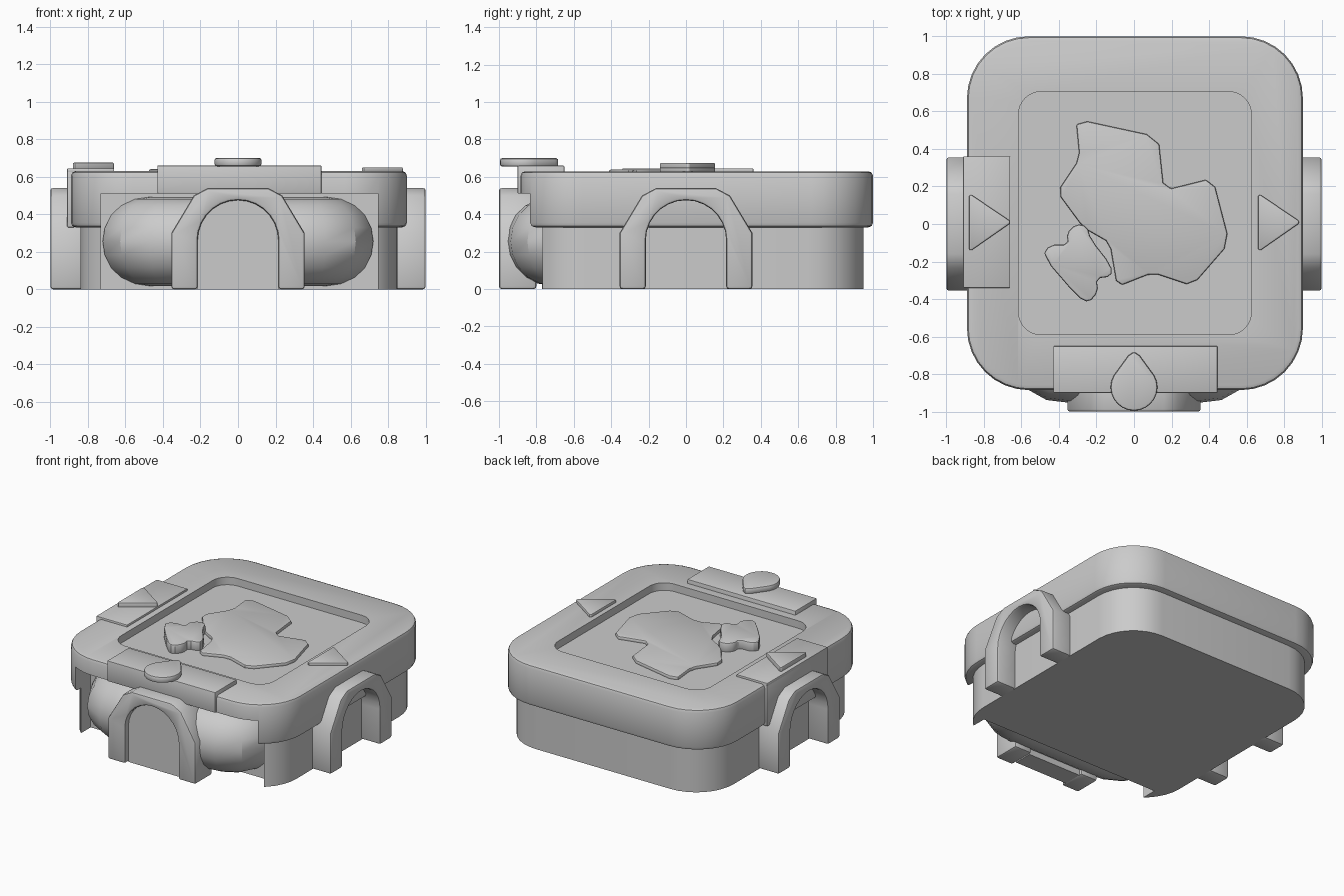
import bpy
import bmesh
from math import cos, sin, pi, radians
from mathutils import Matrix

if "Cube" in bpy.data.objects:
    bpy.data.objects.remove(bpy.data.objects["Cube"])

grey = bpy.data.materials.new("light_grey")
grey.use_nodes = True
GREY = (0.6, 0.6, 0.6, 1)
grey.diffuse_color = GREY
grey.node_tree.nodes["Principled BSDF"].inputs["Base Color"].default_value = GREY


def activate(obj):
    bpy.ops.object.select_all(action="DESELECT")
    obj.select_set(True)
    bpy.context.view_layer.objects.active = obj


def finish(obj):
    activate(obj)
    bpy.ops.object.shade_smooth_by_angle(angle=radians(30))


def prism(name, outline, low, high, bevel=0.0, matrix=None):
    """Extrude a flat outline from low to high and soften its rims."""
    bm = bmesh.new()
    face = bm.faces.new([bm.verts.new((x, y, low)) for x, y in outline])
    ext = bmesh.ops.extrude_face_region(bm, geom=[face])
    top = [v for v in ext["geom"] if isinstance(v, bmesh.types.BMVert)]
    bmesh.ops.translate(bm, vec=(0, 0, high - low), verts=top)
    if matrix:
        bm.transform(matrix)
    bmesh.ops.recalc_face_normals(bm, faces=bm.faces)
    mesh = bpy.data.meshes.new(name)
    bm.to_mesh(mesh)
    bm.free()
    mesh.materials.append(grey)
    obj = bpy.data.objects.new(name, mesh)
    bpy.context.collection.objects.link(obj)
    if bevel:
        activate(obj)
        mod = obj.modifiers.new("soft_rims", "BEVEL")
        mod.width, mod.segments = bevel, 2
        mod.limit_method, mod.angle_limit = "ANGLE", radians(50)
        bpy.ops.object.modifier_apply(modifier=mod.name)
    finish(obj)
    return obj


def rounded(x0, x1, y0, y1, r, steps=8):
    """Rounded rectangle outline."""
    corners = [(x1 - r, y1 - r), (x0 + r, y1 - r), (x0 + r, y0 + r), (x1 - r, y0 + r)]
    return [(cx + r * cos((i + k / steps) * pi / 2), cy + r * sin((i + k / steps) * pi / 2))
            for i, (cx, cy) in enumerate(corners) for k in range(steps + 1)]


def rect(x0, x1, y0, y1):
    return [(x0, y0), (x1, y0), (x1, y1), (x0, y1)]


def soften(points, t=0.25):
    """Round an outline by one corner-cutting pass."""
    out = []
    for i, (x, y) in enumerate(points):
        for nx, ny in (points[i - 1], points[(i + 1) % len(points)]):
            out.append((x + (nx - x) * t, y + (ny - y) * t))
    return out


def cut(obj, cutter):
    activate(obj)
    mod = obj.modifiers.new("cut", "BOOLEAN")
    mod.operation, mod.solver, mod.object = "DIFFERENCE", "EXACT", cutter
    bpy.ops.object.modifier_apply(modifier=mod.name)
    finish(obj)


# Body and overhanging lid
body = prism("body", rounded(-0.84, 0.85, -0.84, 0.95, 0.3), 0, 0.45)
lid = prism("lid", rounded(-0.89, 0.9, -0.885, 1.0, 0.33), 0.33, 0.63, 0.025)

# Front opening and sunken top tray
opening = prism("opening_cutter", rect(-0.73, 0.745, -1.2, -0.66), -0.1, 0.51)
tray = prism("tray_cutter", rounded(-0.615, 0.625, -0.59, 0.705, 0.12), 0.575, 0.8)
cut(body, opening)
cut(lid, opening)
cut(lid, tray)
for cutter in (opening, tray):
    bpy.data.objects.remove(cutter)

# Bulging roll inside the opening
curve = bpy.data.curves.new("front_roll", "CURVE")
curve.dimensions = "3D"
curve.bevel_depth, curve.bevel_resolution = 0.237, 8
curve.use_fill_caps = True
half = [(0.49, -0.5), (0.49, -0.62), (0.46, -0.68), (0.4, -0.71), (0.3, -0.72)]
path = [(-x, y) for x, y in half] + half[::-1]
spline = curve.splines.new("POLY")
spline.points.add(len(path) - 1)
for point, (x, y) in zip(spline.points, path):
    point.co = (x, y, 0.255, 1)
curve.materials.append(grey)
roll = bpy.data.objects.new("front_roll", curve)
bpy.context.collection.objects.link(roll)
activate(roll)
bpy.ops.object.convert(target="MESH")
finish(bpy.context.view_layer.objects.active)

# Arched door frames on the front and both sides
side = [(0.355, 0), (0.355, 0.3), (0.235, 0.5), (0.16, 0.54)]
outer = [(-x, z) for x, z in side] + side[::-1]
inner = [(0.215, 0)] + [(0.215 * cos(i * pi / 14), 0.26 + 0.215 * sin(i * pi / 14))
                        for i in range(15)] + [(-0.215, 0)]
stand = Matrix.Rotation(radians(90), 4, "X")
for name, turn in (("front_arch", 0), ("left_arch", 90), ("right_arch", -90)):
    place = Matrix.Rotation(radians(turn), 4, "Z") @ stand
    prism(name, outer + inner, 0.8, 1.0, 0.015, place)
prism("front_door", inner, 0.82, 0.96, 0, stand)

# Front plate with a droplet
prism("front_plate", rect(-0.43, 0.445, -0.9, -0.65), 0.51, 0.66, 0.006)
drop = [(0.125 * cos(radians(a)), -0.87 + 0.125 * sin(radians(a)))
        for a in range(150, 391, 15)]
prism("droplet", drop + [(0.03, -0.7), (0, -0.68), (-0.03, -0.7)], 0.655, 0.7, 0.012)

# Plate folded over the right edge
prism("right_plate", rect(-0.91, -0.66, -0.34, 0.36), 0.62, 0.645, 0.005)
prism("right_plate_flap", rect(-0.91, -0.87, -0.34, 0.36), 0.33, 0.64, 0.005)

# Arrow markers
for name, x, low, high in (("right_arrow", -0.88, 0.63, 0.675), ("left_arrow", 0.66, 0.62, 0.65)):
    tri = [(x, -0.15), (x + 0.23, 0.01), (x, 0.165)]
    prism(name, soften(tri, 0.05), low, high, 0.008)

# Raised shapes on the tray floor
patch = [(-0.31, 0.56), (0.13, 0.465), (0.16, 0.18), (0.42, 0.245), (0.51, -0.1),
         (0.31, -0.33), (0.1, -0.26), (-0.09, -0.335), (-0.13, -0.1), (-0.27, -0.02),
         (-0.41, 0.17), (-0.29, 0.35)]
prism("tray_patch", soften(patch, 0.14), 0.565, 0.597, 0.01)
clover = [(-0.49, -0.17), (-0.3, -0.39), (-0.24, -0.42), (-0.19, -0.36), (-0.2, -0.29),
          (-0.12, -0.28), (-0.12, -0.22), (-0.23, -0.08), (-0.25, -0.01), (-0.31, 0),
          (-0.36, -0.05), (-0.35, -0.11), (-0.45, -0.11)]
prism("tray_clover", soften(clover), 0.565, 0.64, 0.012)
